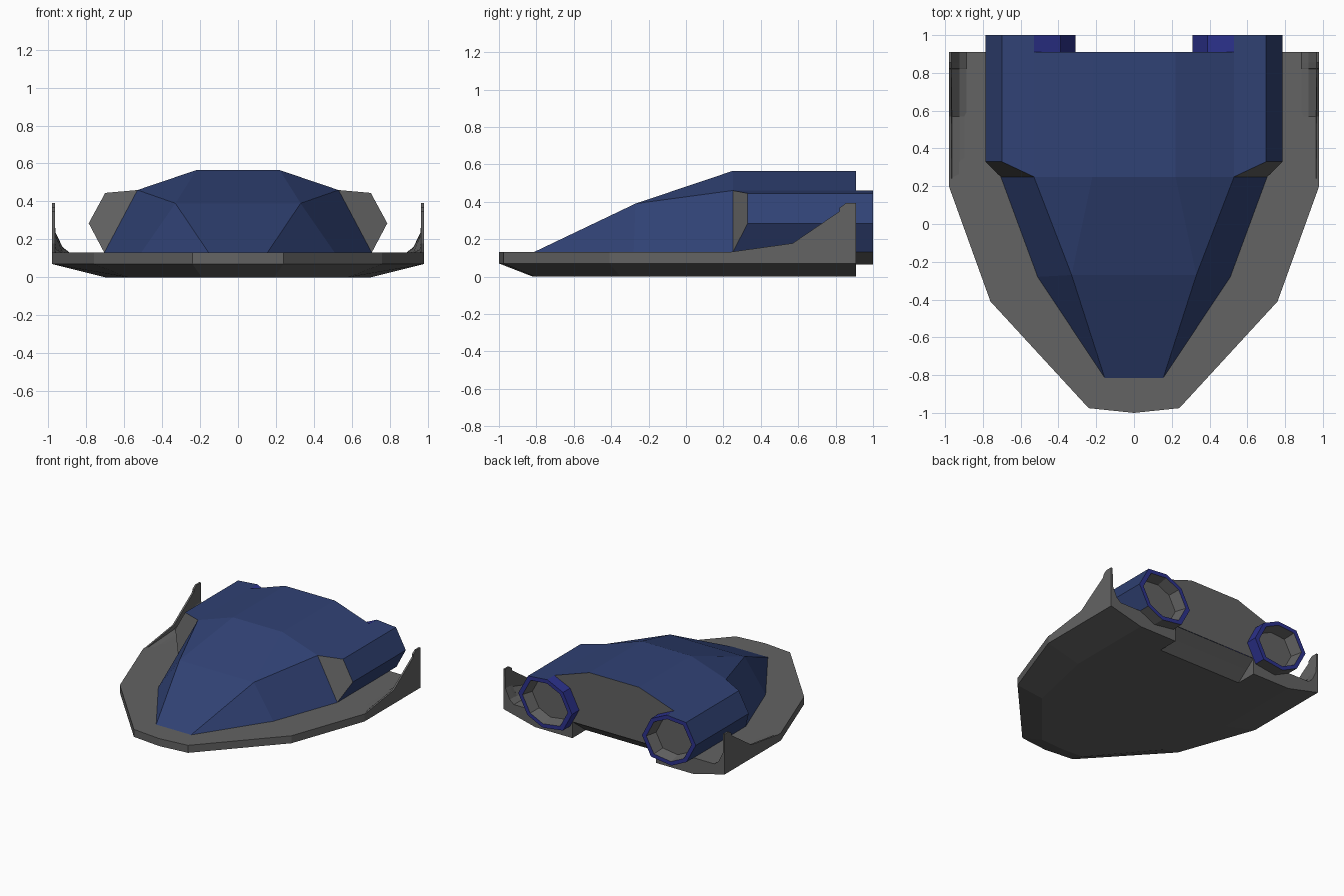
import bpy, bmesh

if "Cube" in bpy.data.objects:
    bpy.data.objects.remove(bpy.data.objects["Cube"])


def material(name, rgb):
    m = bpy.data.materials.new(name)
    m.diffuse_color = (*rgb, 1)
    m.use_nodes = True
    m.node_tree.nodes["Principled BSDF"].inputs["Base Color"].default_value = m.diffuse_color
    return m


GREY, BLUE, BRIGHT = 0, 1, 2
MATS = [material("hull grey", (0.125, 0.125, 0.125)),
        material("body blue", (0.030, 0.054, 0.176)),
        material("nozzle blue", (0.026, 0.032, 0.27))]


def build(name, verts, faces):
    """faces = [(indices, material)]; the right half is mirrored across x = 0."""
    bm = bmesh.new()
    vs = [bm.verts.new(v) for v in verts]
    for idx, mat in faces:
        f = bm.faces.new([vs[i] for i in idx])
        f.material_index = mat
    # drop the faces lying on the mirror plane
    inner = [f for f in bm.faces if all(abs(v.co.x) < 1e-5 for v in f.verts)]
    bmesh.ops.delete(bm, geom=inner, context='FACES_ONLY')
    # mirror
    geom = bm.verts[:] + bm.edges[:] + bm.faces[:]
    dup = bmesh.ops.duplicate(bm, geom=geom)["geom"]
    for v in [g for g in dup if isinstance(g, bmesh.types.BMVert)]:
        v.co.x *= -1
    bmesh.ops.reverse_faces(bm, faces=[g for g in dup if isinstance(g, bmesh.types.BMFace)])
    bmesh.ops.remove_doubles(bm, verts=bm.verts, dist=1e-4)
    bmesh.ops.recalc_face_normals(bm, faces=bm.faces)
    me = bpy.data.meshes.new(name)
    bm.to_mesh(me)
    bm.free()
    for m in MATS:
        me.materials.append(m)
    ob = bpy.data.objects.new(name, me)
    bpy.context.collection.objects.link(ob)
    return ob


def loft(rings, mat=lambda r, i: GREY, start=True, end=True):
    """Quads between closed rings of equal size, with optional end caps."""
    n = len(rings[0])
    verts = [v for ring in rings for v in ring]
    faces = []
    for r in range(len(rings) - 1):
        for i in range(n):
            j = (i + 1) % n
            faces.append(((r*n + i, r*n + j, (r+1)*n + j, (r+1)*n + i), mat(r, i)))
    if start:
        faces.append((tuple(range(n)), GREY))
    if end:
        faces.append((tuple(range(len(verts) - n, len(verts))), GREY))
    return verts, faces


# Flat hull plate with a chamfered underside and an undercut rear notch
def outline(front, notch_y, z):
    rear = [(front[-1][0], 0.91), (0.37, 0.91), (0.37, notch_y), (0, notch_y)]
    return [(x, y, z) for x, y in front + rear]


edge = [(0, -1), (0.24, -0.975), (0.76, -0.41), (0.98, 0.2)]
keel = [(0, -0.82), (0.19, -0.81), (0.58, -0.35), (0.70, 0.2)]
build("hull_plate", *loft([outline(keel, 0.74, 0),
                           outline(edge, 0.83, 0.07),
                           outline(edge, 0.908, 0.13)]))

# Faceted upper body: nose, sides, roof and grey rear wall
body = [(0, -0.815, 0.13), (0.155, -0.815, 0.13), (0.51, -0.28, 0.13), (0.705, 0.25, 0.13),
        (0, -0.27, 0.39), (0.33, -0.27, 0.39), (0.53, 0.25, 0.46),
        (0.22, 0.25, 0.565), (0, 0.25, 0.565),
        (0.53, 0.91, 0.46), (0.22, 0.91, 0.565), (0, 0.91, 0.565),
        (0.53, 0.91, 0.13), (0, 0.91, 0.13)]
build("upper_body", body, [((0, 1, 5, 4), BLUE), ((1, 2, 5), BLUE), ((2, 3, 6, 5), BLUE),
                           ((4, 5, 7, 8), BLUE), ((5, 6, 7), BLUE),
                           ((7, 6, 9, 10), BLUE), ((8, 7, 10, 11), BLUE),
                           ((11, 10, 9, 12, 13), GREY)])

# Eight-sided engines with slanted grey intakes and recessed nozzles
octagon = [(0.53, 0.46), (0.70, 0.445), (0.787, 0.285), (0.705, 0.13),
           (0.57, 0.065), (0.39, 0.09), (0.31, 0.24), (0.39, 0.395)]
front_y = [0.25, 0.33, 0.33, 0.25, 0.3, 0.3, 0.3, 0.3]
CX, CZ = 0.55, 0.263


def ring(y, s):
    return [(CX + (x - CX)*s, y, CZ + (z - CZ)*s) for x, z in octagon]


def engine_colour(r, i):
    if r == 0:
        return BLUE if i < 3 else GREY if i < 5 else BRIGHT
    return BRIGHT if r == 1 else GREY


intake = [(x, y, z) for (x, z), y in zip(octagon, front_y)]
verts, faces = loft([intake, ring(1.0, 1), ring(1.0, 0.84), ring(0.91, 0.74)],
                    engine_colour, start=False)
faces += [((0, 1, 2, 3), GREY), ((0, 3, 4, 5, 6, 7), GREY)]
build("engines", verts, faces)

# Rear corner fins flaring up out of the hull plate
section = [(0.885, 0), (0.925, 0.12), (0.963, 0.42), (0.966, 1), (0.98, 1), (0.98, 0)]
stations = [(0.24, 0.004), (0.57, 0.05), (0.82, 0.22), (0.822, 0.24), (0.855, 0.264), (0.91, 0.264)]


def fin_ring(y, h):
    return [(x, y, 0.128 + t*h) for x, t in section]


build("rear_fins", *loft([fin_ring(y, h) for y, h in stations]))
